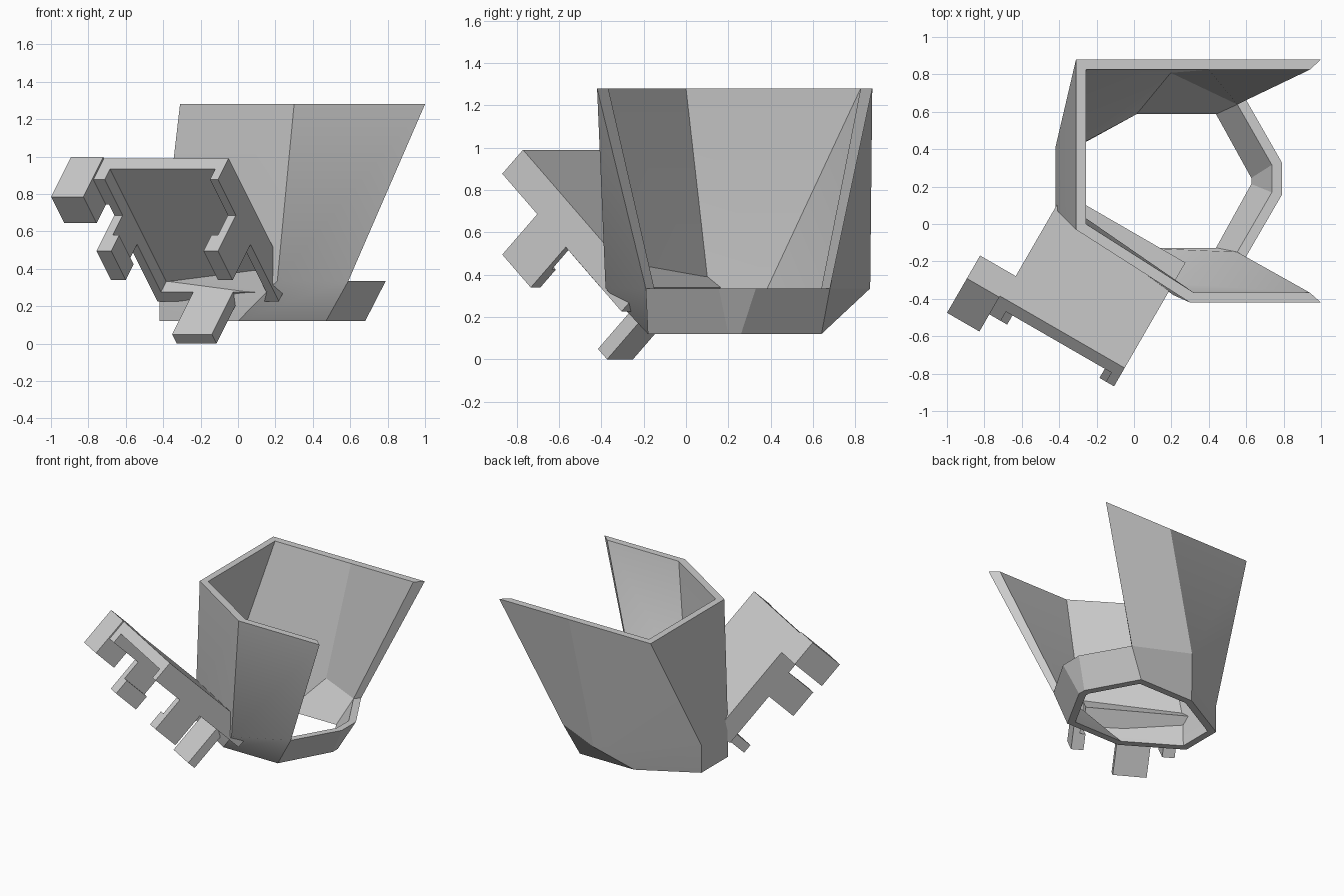
import bpy, bmesh, math
from mathutils import Vector, Matrix

if "Cube" in bpy.data.objects:
    bpy.data.objects.remove(bpy.data.objects["Cube"])


def make_object(name, bm, smooth=False):
    bmesh.ops.recalc_face_normals(bm, faces=bm.faces)
    me = bpy.data.meshes.new(name)
    bm.to_mesh(me)
    bm.free()
    ob = bpy.data.objects.new(name, me)
    bpy.context.collection.objects.link(ob)
    if smooth:
        bpy.ops.object.select_all(action='DESELECT')
        ob.select_set(True)
        bpy.context.view_layer.objects.active = ob
        bpy.ops.object.shade_smooth_by_angle(angle=math.radians(25))
    return ob


def inset(points, d):
    """Offset a counter-clockwise closed outline inwards by d."""
    out = []
    n = len(points)
    for i in range(n):
        p0, p1, p2 = (Vector(points[(i + k) % n]) for k in (-1, 0, 1))
        e0, e1 = (p1 - p0).normalized(), (p2 - p1).normalized()
        n0, n1 = Vector((-e0.y, e0.x)), Vector((-e1.y, e1.x))
        out.append(p1 + (n0 + n1) * d / (1 + n0.dot(n1)))
    return out


# Outlines, counter-clockwise from the right; the upper rim is open on +x
WALL = 0.053
base_pts = [(.68, .26), (.47, .64), (0, .64), (-.42, .41),
            (-.42, .08), (0, -.18), (.47, -.18), (.68, .20)]
waist_pts = [(.79, .33), (.59, .68), (.19, .87), (-.42, .41),
             (-.42, .08), (.21, -.38), (.59, -.19), (.79, .155)]
rim_out = [(1, .88), (.4, .88), (-.31, .88), (-.31, -.03), (.30, -.42), (1, -.42)]
rim_in = [(.94, .825), (.4, .825), (-.257, .825), (-.257, 0), (.32, -.367), (.94, -.367)]

# Lower collar: closed ring flaring outwards
bm = bmesh.new()


def loop(pts, z):
    return [bm.verts.new((p[0], p[1], z)) for p in pts]


def bridge(a, b, closed=True):
    n = len(a)
    for i in range(n if closed else n - 1):
        j = (i + 1) % n
        bm.faces.new((a[i], a[j], b[j], b[i]))


bo, bi = loop(base_pts, .12), loop(inset(base_pts, WALL), .12)
wo, wi = loop(waist_pts, .335), loop(inset(waist_pts, WALL), .335)
bridge(bo, wo)
bridge(bi, wi)
bridge(bo, bi)
bridge(wo[6:] + wo[:2], wi[6:] + wi[:2], closed=False)

# Upper shroud: walls rising from the collar to the rim, ends capped
ro, ri = loop(rim_out, 1.28), loop(rim_in, 1.28)
so, si = wo[1:7], wi[1:7]
bridge(so, ro, closed=False)
bridge(si, ri, closed=False)
bridge(ro, ri, closed=False)
for k in (0, -1):
    bm.faces.new((so[k], ro[k], ri[k], si[k]))
make_object("shroud", bm, smooth=True)

# Tilted panel frame: a = along the hinge, b = up the slope, c = outwards
h = math.sqrt(.5)
c30, s30 = math.cos(math.pi / 6), .5
e_a = Vector((c30, -s30, 0))
e_b = Vector((-s30 * h, -c30 * h, h))
e_c = Vector((-s30 * h, -c30 * h, -h))
frame = Matrix((e_a, e_b, e_c)).transposed().to_4x4()
frame.translation = (-.05, -.77, .99)
WIDTH = .75


def block(name, a, b, c):
    bm = bmesh.new()
    size = Matrix.Diagonal((a[1] - a[0], b[1] - b[0], c[1] - c[0], 1))
    mid = Matrix.Translation(((a[0] + a[1]) / 2, (b[0] + b[1]) / 2, (c[0] + c[1]) / 2))
    bmesh.ops.create_cube(bm, size=1, matrix=frame @ mid @ size)
    return make_object(name, bm)


def side_profile(name, a0, a1, pts):
    """Extrude a (b, c) outline between two positions along the hinge."""
    bm = bmesh.new()
    ends = [[bm.verts.new(frame @ Vector((a, b, c))) for b, c in pts] for a in (a0, a1)]
    n = len(pts)
    for i in range(n):
        j = (i + 1) % n
        bm.faces.new((ends[0][i], ends[0][j], ends[1][j], ends[1][i]))
    for e in ends:
        bm.faces.new(e)
    return make_object(name, bm)


# Panel plate with bottom ledge and centre tab
block("panel", (-WIDTH, 0), (-.92, 0), (0, .08))
block("panel_ledge", (-WIDTH + .05, -.05), (-.92, -.85), (.08, .16))
block("centre_tab", (-.5, -.255), (-.92, -.85), (.08, .48))

# Side ribs with hooked lugs, mirrored across the panel
rib = [(0, .08), (0, .16), (-.27, .16), (-.27, .43), (-.49, .43),
       (-.49, .16), (-.92, .16), (-.92, .08)]
for side, flip in (("right", False), ("left", True)):
    def m(a):
        return -WIDTH - a if flip else a
    side_profile("rib_" + side, m(-.05), m(0), rib)
    foot = sorted((m(-.09), m(-.05)))
    block("hook_" + side, foot, (-.49, -.27), (.31, .43))

# Large corner block beside the panel
block("corner_block", (-.97, -.77), (-.19, .01), (0, .30))
block("corner_block_neck", (-.77, -.75), (-.19, 0), (0, .16))
